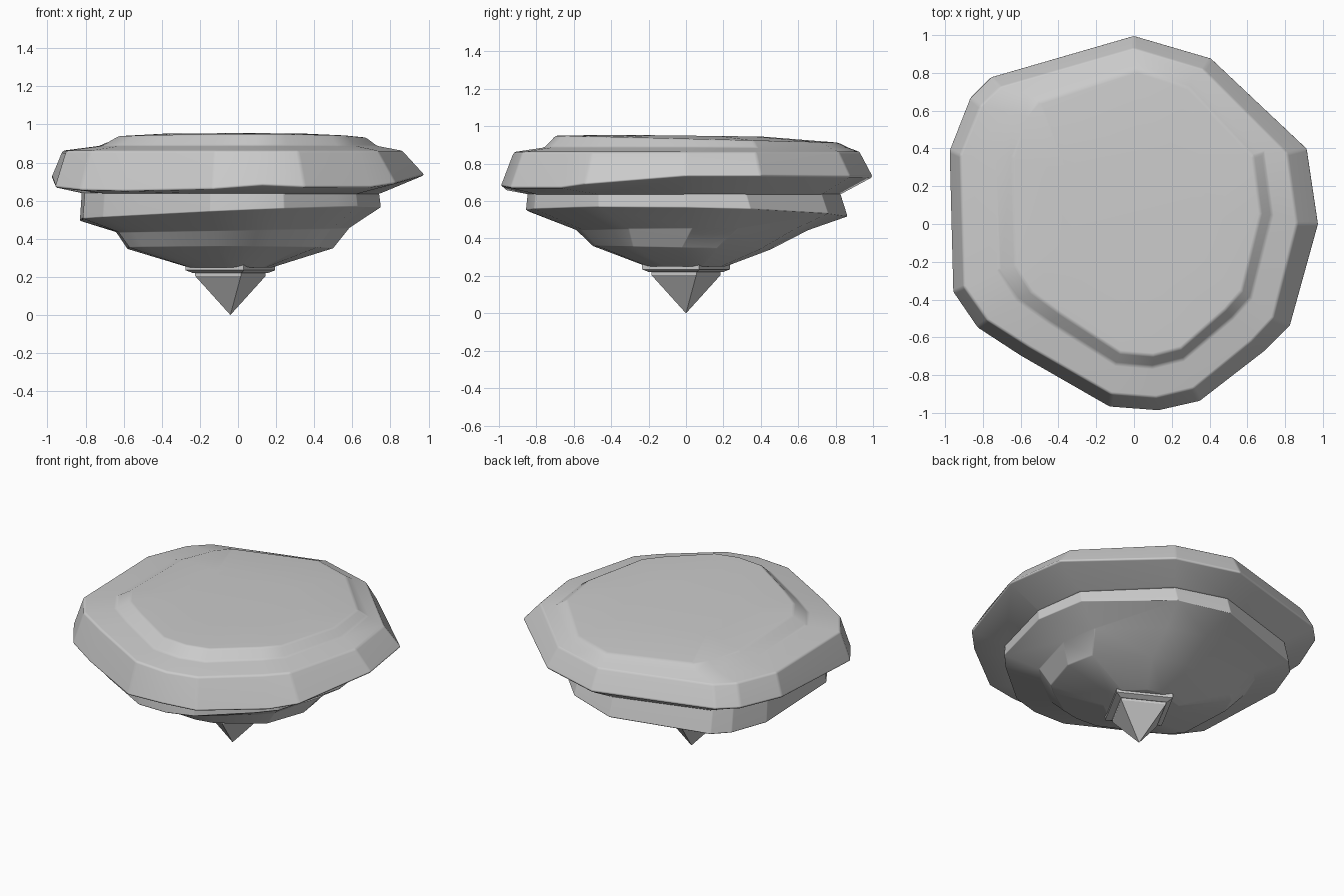
import bpy, bmesh, math
from mathutils import Vector

default = bpy.data.objects.get("Cube")
if default:
    bpy.data.objects.remove(default, do_unlink=True)

stone = bpy.data.materials.new("grey stone")
stone.use_nodes = True
GREY = (0.6, 0.6, 0.6, 1)
stone.diffuse_color = GREY
stone.node_tree.nodes["Principled BSDF"].inputs["Base Color"].default_value = GREY

# Widest edge of the rim, clockwise from the back: x, y, z
EDGE = [(0, 1, .73), (.41, .88, .73), (.92, .4, .735), (.98, 0, .735),
        (.83, -.54, .69), (.7, -.67, .67), (.35, -.94, .67), (.13, -.99, .68),
        (-.13, -.97, .66), (-.6, -.7, .65), (-.83, -.55, .655),
        (-.96, -.36, .67), (-.98, .39, .72), (-.87, .67, .725), (-.76, .78, .73)]


def ring(left, right, front, back, z, tilt_x=0, tilt_y=0):
    """Fit the rim outline into the given extents on a tilted level."""
    sx, sy = (right - left) / 1.96, (back - front) / 1.99
    dx, dy = (left + right) / 2, (front + back) / 2
    points = [(x * sx + dx, y * sy + dy) for x, y, _ in EDGE]
    return [(x, y, z + tilt_x * x + tilt_y * y) for x, y in points]


def loft(name, rings, bevel):
    """Skin a stack of rings from bottom to top and close both ends."""
    bm = bmesh.new()
    loops = [[bm.verts.new(p) for p in r] for r in rings]
    for low, high in zip(loops, loops[1:]):
        n = len(low)
        for i in range(n):
            j = (i + 1) % n
            bm.faces.new((low[i], low[j], high[j], high[i]))
    bm.faces.new(loops[0])
    bm.faces.new(loops[-1])
    bmesh.ops.remove_doubles(bm, verts=bm.verts, dist=0.0005)
    bmesh.ops.recalc_face_normals(bm, faces=bm.faces)
    mesh = bpy.data.meshes.new(name)
    bm.to_mesh(mesh)
    bm.free()
    mesh.materials.append(stone)
    obj = bpy.data.objects.new(name, mesh)
    bpy.context.collection.objects.link(obj)
    bpy.ops.object.select_all(action="DESELECT")
    obj.select_set(True)
    bpy.context.view_layer.objects.active = obj
    if bevel:
        bpy.ops.object.shade_smooth()
        soften = obj.modifiers.new("soft edges", "BEVEL")
        soften.width = bevel
        soften.segments = 2
        soften.limit_method = "ANGLE"
        soften.angle_limit = math.radians(20)
        obj.modifiers.new("even shading", "WEIGHTED_NORMAL")
    return obj


# Rim and raised cap
upper = [(x * (.91 - .03 * x), y * .93, .862) for x, y, _ in EDGE]
loft("rim_and_cap", [
    ring(-.8, .74, -.84, .82, .635),
    EDGE,
    upper,
    ring(-.73, .73, -.76, .86, .887),
    ring(-.64, .67, -.7, .81, .933, 0, -.025),
    ring(-.4, .4, -.35, .4, .95, 0, -.012),
], .012)

# Neck band and tapering underside
loft("underside", [
    ring(-.26, .18, -.21, .21, .25),
    ring(-.58, .5, -.5, .45, .35, 0, -.02),
    ring(-.64, .58, -.59, .65, .445, .015),
    ring(-.83, .75, -.86, .86, .535, .042, -.017),
    ring(-.82, .74, -.85, .82, .645),
], .012)


# Square point below
def square(radius, z):
    turn = Vector((.96, .285))
    corners = (turn, turn.orthogonal(), -turn, -turn.orthogonal())
    return [(-.04 + c.x * radius, c.y * radius, z) for c in corners]


loft("tip", [square(0, 0), square(.193, .205), square(.193, .22)], 0)
loft("tip_collar", [square(.205, .22), square(.245, .235), square(.245, .262)], 0)
